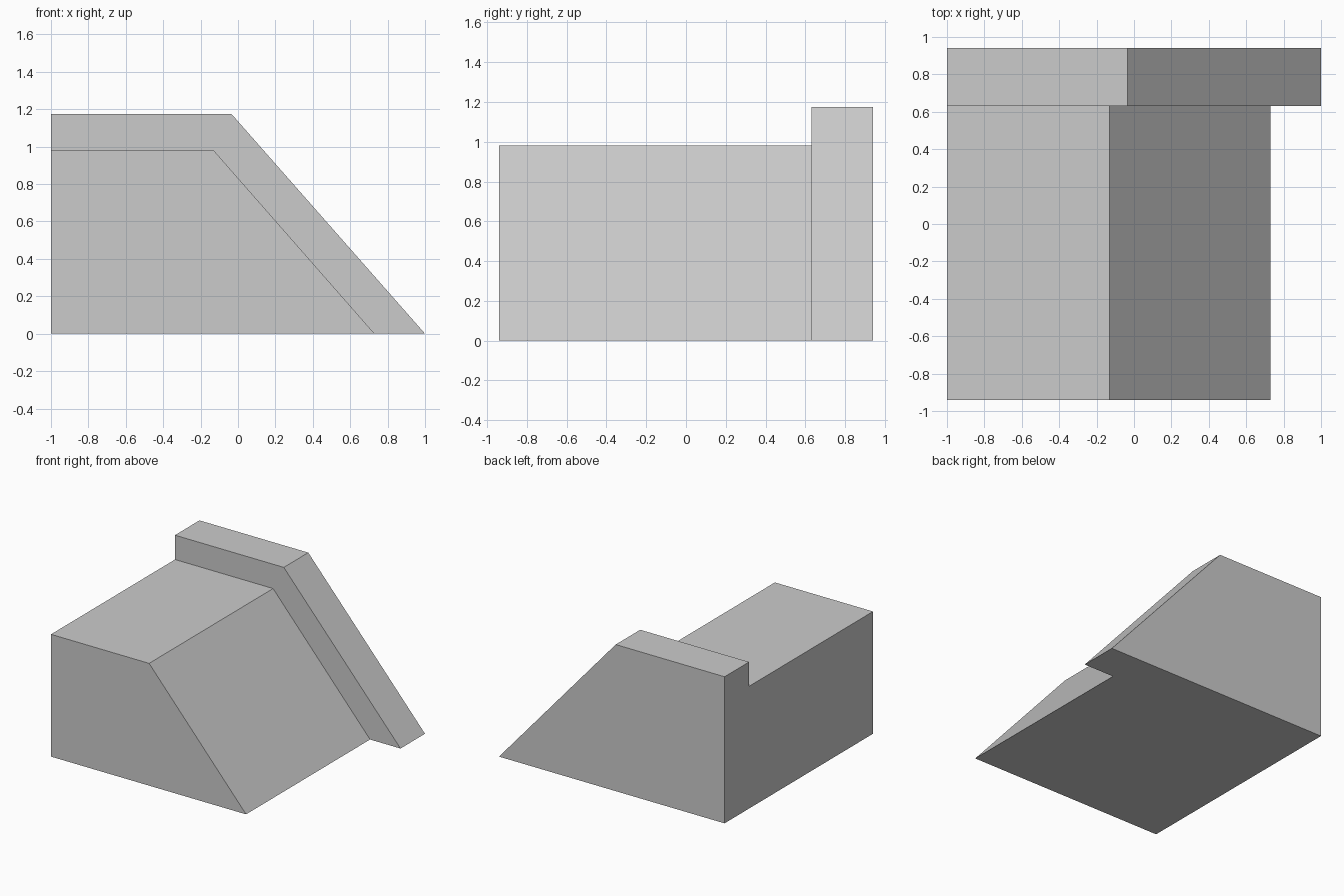
import bpy
import bmesh

cube = bpy.data.objects.get("Cube")
if cube:
    bpy.data.objects.remove(cube, do_unlink=True)

# One plain grey for the whole model
GREY = (0.6, 0.6, 0.6, 1.0)
grey = bpy.data.materials.new("plain_grey")
grey.use_nodes = True
grey.diffuse_color = GREY
grey.node_tree.nodes["Principled BSDF"].inputs["Base Color"].default_value = GREY


def sloped_block(name, top_x, toe_x, height, front_y, back_y):
    """Extrude a profile with an upright left side and a sloping right side."""
    profile = [(-1, 0), (toe_x, 0), (top_x, height), (-1, height)]
    bm = bmesh.new()
    face = bm.faces.new([bm.verts.new((x, front_y, z)) for x, z in profile])
    extruded = bmesh.ops.extrude_face_region(bm, geom=[face])["geom"]
    moved = [v for v in extruded if isinstance(v, bmesh.types.BMVert)]
    bmesh.ops.translate(bm, verts=moved, vec=(0, back_y - front_y, 0))
    # Extrusion can leave the starting cap behind; make sure the solid is closed
    bmesh.ops.holes_fill(bm, edges=bm.edges[:])
    bmesh.ops.recalc_face_normals(bm, faces=bm.faces[:])
    mesh = bpy.data.meshes.new(name)
    bm.to_mesh(mesh)
    bm.free()
    mesh.materials.append(grey)
    obj = bpy.data.objects.new(name, mesh)
    bpy.context.collection.objects.link(obj)
    return obj


# Long lower body and the taller end wall behind it
sloped_block("main_body", -0.13, 0.73, 0.98, -0.94, 0.63)
sloped_block("end_wall", -0.035, 1.0, 1.175, 0.63, 0.94)
